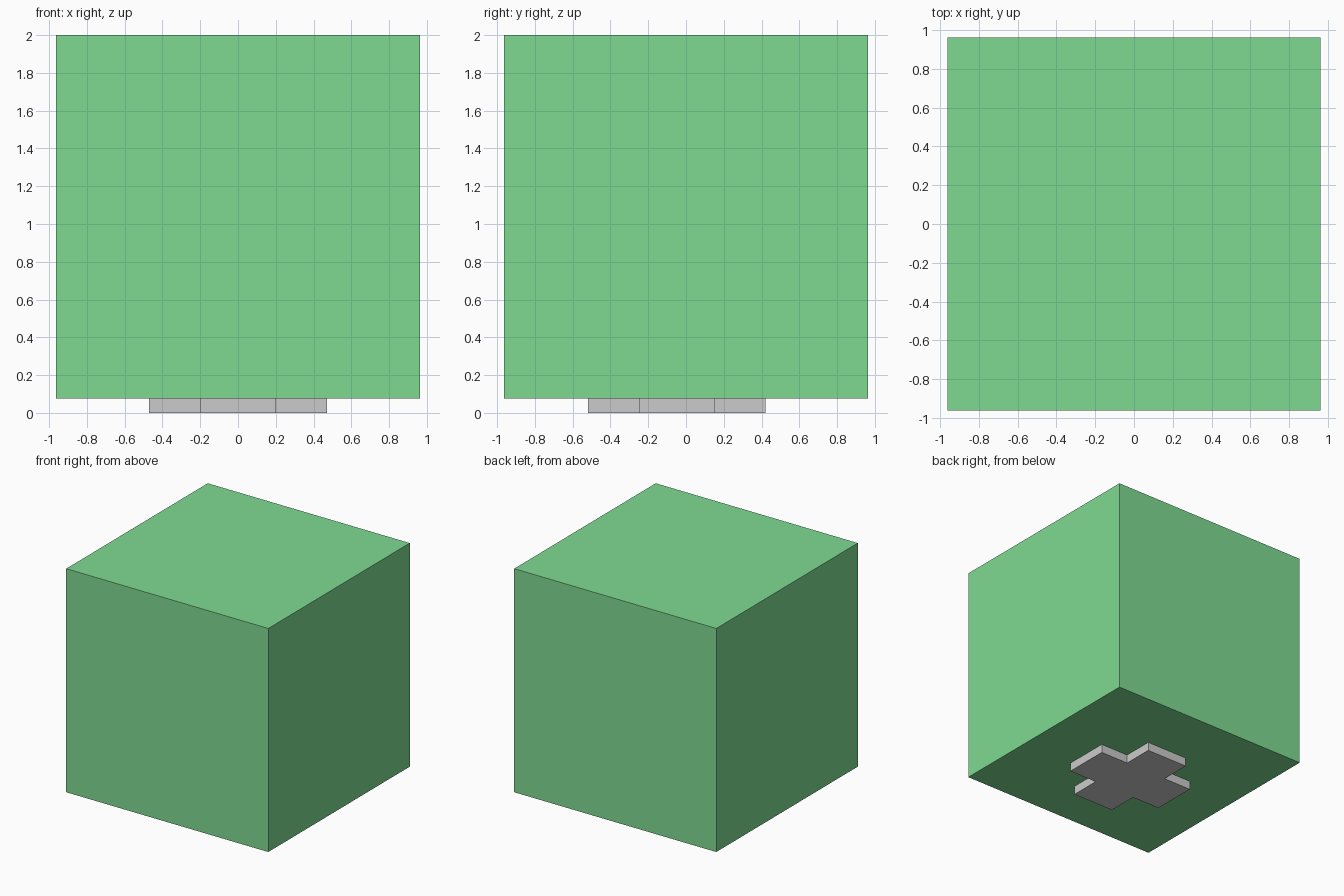
import bpy
import bmesh

if "Cube" in bpy.data.objects:
    bpy.data.objects.remove(bpy.data.objects["Cube"])

TOP, BASE = 2.0, 0.075
HALF = 0.9625


def finish(name, bm):
    bmesh.ops.recalc_face_normals(bm, faces=bm.faces)
    mesh = bpy.data.meshes.new(name)
    bm.to_mesh(mesh)
    bm.free()
    obj = bpy.data.objects.new(name, mesh)
    bpy.context.collection.objects.link(obj)
    return obj


def extrude_profile(name, points, z0, z1):
    bm = bmesh.new()
    face = bm.faces.new([bm.verts.new((x, y, z0)) for x, y in points])
    result = bmesh.ops.extrude_face_region(bm, geom=[face], use_keep_orig=True)
    top = [v for v in result["geom"] if isinstance(v, bmesh.types.BMVert)]
    bmesh.ops.translate(bm, verts=top, vec=(0, 0, z1 - z0))
    return finish(name, bm)


# Large green block
green = bpy.data.materials.new("green")
green.diffuse_color = (0.21, 0.70, 0.29, 1.0)
green.use_nodes = True
green.node_tree.nodes["Principled BSDF"].inputs["Base Color"].default_value = green.diffuse_color
square = [(-HALF, -HALF), (HALF, -HALF), (HALF, HALF), (-HALF, HALF)]
block = extrude_profile("block", square, BASE, TOP)
block.data.materials.append(green)

# Cross-shaped foot: one arm corner turned four times about its centre
ARM, REACH, CENTRE_Y = 0.20, 0.47, -0.05
cross = []
corner = [(REACH, -ARM), (REACH, ARM), (ARM, ARM)]
for _ in range(4):
    cross += [(x, y + CENTRE_Y) for x, y in corner]
    corner = [(-y, x) for x, y in corner]
extrude_profile("cross_foot", cross, 0.0, BASE)
